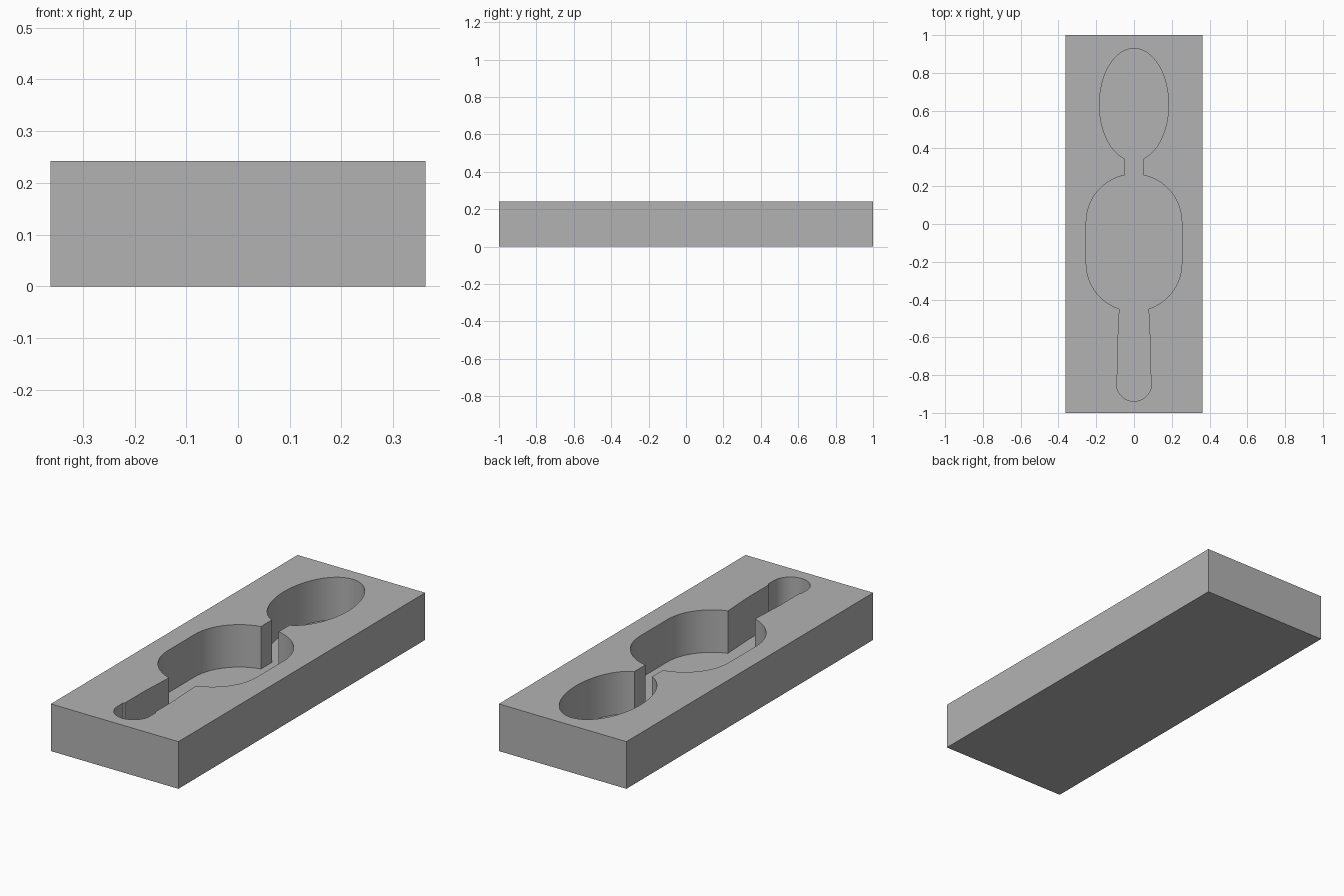
import bpy
import bmesh
from math import sin, cos, pi, radians

cube = bpy.data.objects.get("Cube")
if cube:
    bpy.data.objects.remove(cube, do_unlink=True)

WIDTH, LENGTH, HEIGHT, FLOOR = 0.724, 2.0, 0.242, 0.024

grey = bpy.data.materials.new("plain grey")
grey.use_nodes = True
grey.diffuse_color = (0.45, 0.45, 0.45, 1)
grey.node_tree.nodes["Principled BSDF"].inputs["Base Color"].default_value = grey.diffuse_color


def arc(cy, rx, ry, start, end, steps):
    """Points on an ellipse centred on the long axis, angles in degrees."""
    angles = [radians(start + (end - start) * i / steps) for i in range(steps + 1)]
    return [(rx * cos(a), cy + ry * sin(a)) for a in angles]


def prism(name, outline, z0, z1):
    """Extrude a closed outline between two heights."""
    bm = bmesh.new()
    base = bm.faces.new([bm.verts.new((x, y, z0)) for x, y in outline])
    top = bmesh.ops.extrude_face_region(bm, geom=[base])
    verts = [v for v in top["geom"] if isinstance(v, bmesh.types.BMVert)]
    bmesh.ops.translate(bm, verts=verts, vec=(0, 0, z1 - z0))
    bmesh.ops.recalc_face_normals(bm, faces=bm.faces)
    mesh = bpy.data.meshes.new(name)
    bm.to_mesh(mesh)
    bm.free()
    obj = bpy.data.objects.new(name, mesh)
    bpy.context.collection.objects.link(obj)
    obj.data.materials.append(grey)
    return obj


# Right-hand half of the pocket outline, from its front tip to its back tip
half = arc(-0.845, 0.093, 0.093, -90, 0, 16)
half += [(0.093, -0.8), (0.086, -0.795), (0.086, -0.64), (0.077, -0.45)]
half += arc(-0.208, 0.253, 0.253, -72, 0, 20)
half += arc(0.01, 0.253, 0.253, 0, 78.6, 22)
half += [(0.05, 0.345)]
half += arc(0.632, 0.183, 0.297, -74, 90, 40)

# Mirror it into a closed loop, sharing the two tips on the axis
half[0], half[-1] = (0, half[0][1]), (0, half[-1][1])
outline = half + [(-x, y) for x, y in reversed(half[1:-1])]

# Block with the pocket cut down to a thin floor
w, l = WIDTH / 2, LENGTH / 2
block = prism("block", [(-w, -l), (w, -l), (w, l), (-w, l)], 0, HEIGHT)
cutter = prism("pocket_cutter", outline, FLOOR, HEIGHT + 0.1)
cutter.hide_render = True

cut = block.modifiers.new("pocket", "BOOLEAN")
cut.operation = "DIFFERENCE"
cut.solver = "EXACT"
cut.object = cutter

# Apply the cut, drop the cutter and smooth the curved walls
bpy.ops.object.select_all(action="DESELECT")
block.select_set(True)
bpy.context.view_layer.objects.active = block
bpy.ops.object.modifier_apply(modifier=cut.name)
bpy.data.objects.remove(cutter, do_unlink=True)
bpy.ops.object.shade_smooth_by_angle(angle=radians(30))
